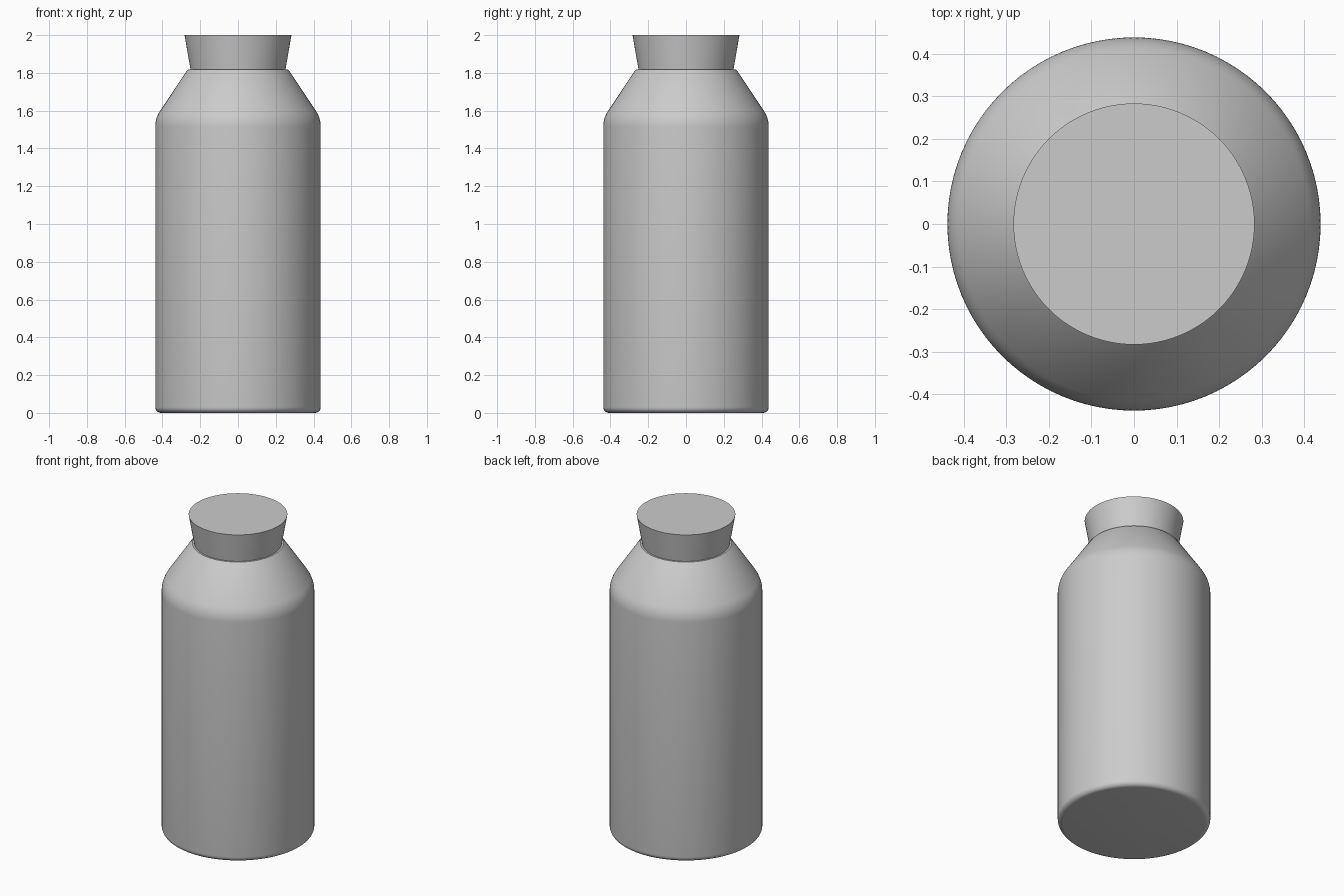
import bpy, bmesh
from math import sin, cos, pi, radians

if "Cube" in bpy.data.objects:
    bpy.data.objects.remove(bpy.data.objects["Cube"])

SIDES = 96


def lathe(name, profile):
    """Spin a (radius, z) profile around z and cap both ends."""
    bm = bmesh.new()
    rings = [[bm.verts.new((r * cos(2 * pi * i / SIDES), r * sin(2 * pi * i / SIDES), z))
              for i in range(SIDES)] for r, z in profile]
    for a, b in zip(rings, rings[1:]):
        for i in range(SIDES):
            j = (i + 1) % SIDES
            bm.faces.new((a[i], a[j], b[j], b[i]))
    bm.faces.new(rings[0][::-1])
    bm.faces.new(rings[-1])
    me = bpy.data.meshes.new(name)
    bm.to_mesh(me)
    bm.free()
    ob = bpy.data.objects.new(name, me)
    bpy.context.collection.objects.link(ob)
    bpy.ops.object.select_all(action='DESELECT')
    ob.select_set(True)
    bpy.context.view_layer.objects.active = ob
    bpy.ops.object.shade_smooth_by_angle(angle=radians(30))
    return ob


def arc(r, z, radius, start, end, steps):
    """Points of a profile fillet centred on (r, z), angles in degrees."""
    angles = [radians(start + (end - start) * k / steps) for k in range(steps + 1)]
    return [(r + radius * cos(a), z + radius * sin(a)) for a in angles]


# bottle body: rounded foot, straight wall, rounded conical shoulder, thin rim
lathe("bottle_body",
      arc(0.408, 0.03, 0.03, -90, 0, 6)
      + arc(0.288, 1.515, 0.15, 0, 34, 8)
      + [(0.27, 1.812), (0.262, 1.818), (0.25, 1.818)])

# tapered stopper, wider at the top
lathe("stopper", [(0.25, 1.81), (0.283, 2.0)])
